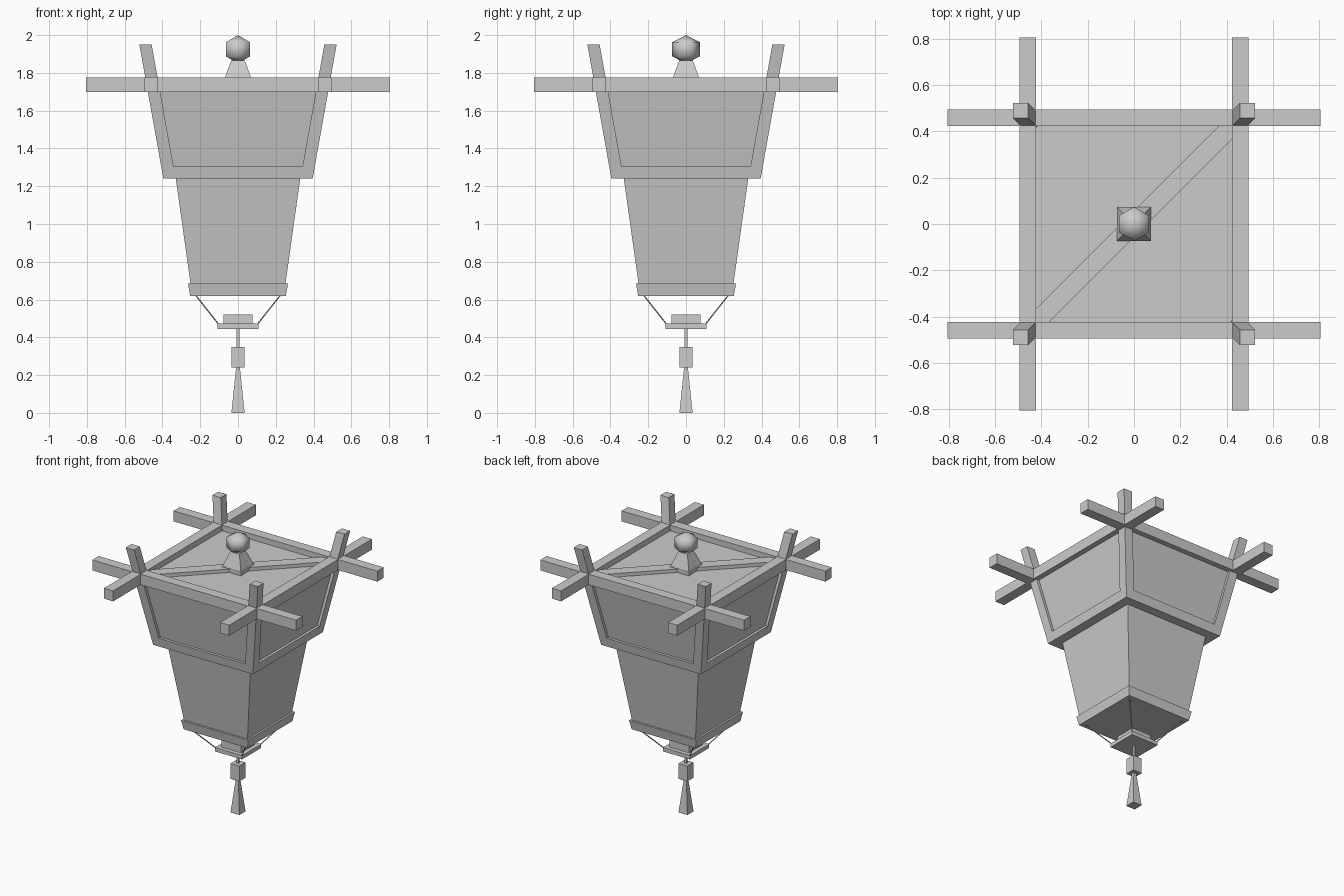
import bpy
from math import radians
from mathutils import Vector

if "Cube" in bpy.data.objects:
    bpy.data.objects.remove(bpy.data.objects["Cube"])


def prism(name, bottom, top):
    """Eight-cornered solid; bottom and top are (x0, x1, y0, y1, z)."""
    verts = []
    for x0, x1, y0, y1, z in (bottom, top):
        verts += [(x0, y0, z), (x1, y0, z), (x1, y1, z), (x0, y1, z)]
    faces = [(3, 2, 1, 0), (4, 5, 6, 7)]
    faces += [(i, (i + 1) % 4, (i + 1) % 4 + 4, i + 4) for i in range(4)]
    mesh = bpy.data.meshes.new(name)
    mesh.from_pydata(verts, [], faces)
    ob = bpy.data.objects.new(name, mesh)
    bpy.context.collection.objects.link(ob)
    return ob


def taper(name, z0, h0, z1, h1):
    """Centred square frustum with half widths h0 and h1."""
    return prism(name, (-h0, h0, -h0, h0, z0), (-h1, h1, -h1, h1, z1))


# Tassel and hanging plate
taper("tassel_skirt", 0.0, 0.035, 0.24, 0.01)
taper("tassel_block", 0.24, 0.035, 0.35, 0.035)
taper("tassel_cord", 0.35, 0.007, 0.45, 0.007)
taper("hanging_plate", 0.445, 0.108, 0.472, 0.108)
taper("hanging_plate_cap", 0.472, 0.077, 0.52, 0.077)

# Lantern body
taper("lower_collar", 0.62, 0.253, 0.685, 0.265)
taper("lower_body", 0.66, 0.248, 1.26, 0.332)
taper("upper_bottom_rail", 1.24, 0.395, 1.305, 0.4065)
taper("upper_panels", 1.29, 0.385, 1.735, 0.463)

# Corner posts lean outward and pass through the beams
T = 0.065
for sx in (-1, 1):
    for sy in (-1, 1):
        ends = []
        for outer, z in ((0.395, 1.24), (0.522, 1.95)):
            xs = sorted((sx * outer, sx * (outer - T)))
            ys = sorted((sy * outer, sy * (outer - T)))
            ends.append((*xs, *ys, z))
        prism("corner_post", *ends)

        # Thin cords from the body corners to the plate
        a = Vector((sx * 0.105, sy * 0.105, 0.472))
        b = Vector((sx * 0.226, sy * 0.226, 0.625))
        bpy.ops.mesh.primitive_cylinder_add(
            vertices=4, radius=0.004, depth=(b - a).length, location=(a + b) / 2,
            rotation=(b - a).to_track_quat('Z', 'Y').to_euler())
        bpy.context.object.name = "support_cord"

# Crossing roof beams
for s in (-1, 1):
    lo, hi = sorted((s * 0.423, s * 0.495))
    prism("roof_beam_x", (-0.806, 0.806, lo, hi, 1.70), (-0.806, 0.806, lo, hi, 1.775))
    prism("roof_beam_y", (lo, hi, -0.806, 0.806, 1.70), (lo, hi, -0.806, 0.806, 1.775))

# Diagonal roof brace
brace = prism("diagonal_brace", (-0.6, 0.6, -0.04, 0.04, 1.72), (-0.6, 0.6, -0.04, 0.04, 1.76))
brace.rotation_euler.z = radians(45)

# Finial
taper("finial_base", 1.735, 0.074, 1.765, 0.074)
taper("finial_neck", 1.765, 0.073, 1.865, 0.036)
bpy.ops.mesh.primitive_uv_sphere_add(segments=6, ring_count=3, radius=1, location=(0, 0, 1.925))
ball = bpy.context.object
ball.name = "finial_ball"
ball.scale = (0.085, 0.085, 0.075)
bpy.ops.object.shade_smooth()
